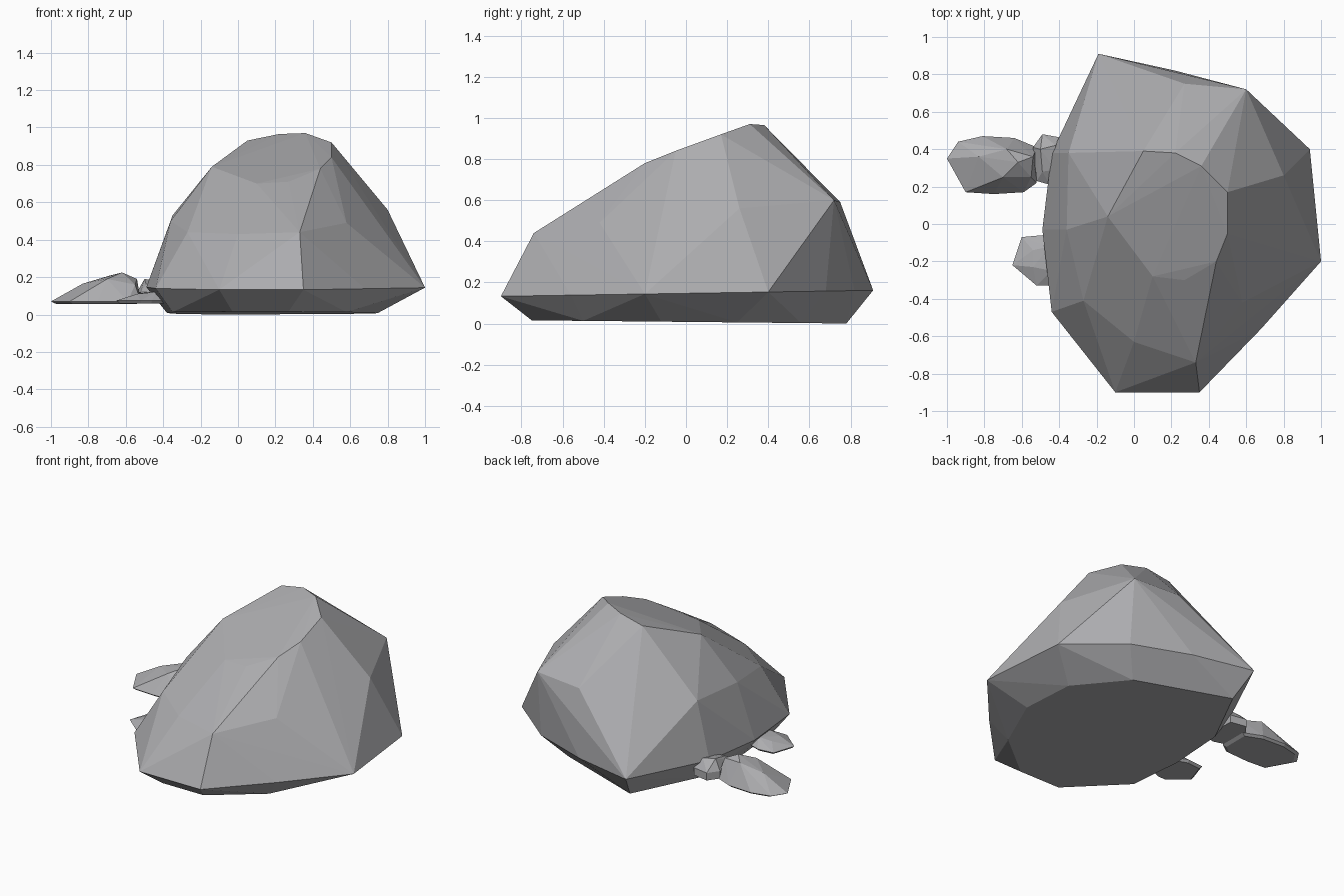
import bpy, bmesh

stone = bpy.data.materials.new("stone grey")
stone.diffuse_color = (0.42, 0.42, 0.435, 1)


def rock(name, points):
    """Faceted stone: the convex hull of a few corner points."""
    bm = bmesh.new()
    for p in points:
        bm.verts.new(p)
    res = bmesh.ops.convex_hull(bm, input=bm.verts[:])
    junk = {g for g in res["geom_interior"] + res["geom_unused"]
            if isinstance(g, bmesh.types.BMVert)}
    bmesh.ops.delete(bm, geom=list(junk), context='VERTS')
    bmesh.ops.recalc_face_normals(bm, faces=bm.faces[:])
    me = bpy.data.meshes.new(name)
    bm.to_mesh(me)
    bm.free()
    me.materials.append(stone)
    ob = bpy.data.objects.new(name, me)
    bpy.context.collection.objects.link(ob)
    return ob


# Boulder: flat base, wide rim, shoulder corners, sloping top facet
base = [(0.75, -0.12), (0.73, 0.25), (0.48, 0.56), (-0.13, 0.78), (-0.35, 0.35),
        (-0.38, -0.05), (-0.35, -0.42), (-0.03, -0.75), (0.27, -0.75), (0.58, -0.5)]
rim = [(1.0, -0.2), (0.94, 0.4), (0.60, 0.68), (0.22, 0.82), (-0.19, 0.91),
       (-0.44, 0.38), (-0.49, -0.03), (-0.44, -0.47), (-0.10, -0.9),
       (0.35, -0.9), (0.68, -0.56)]
shoulder = [(0.60, 0.72, 0.60), (0.27, 0.75, 0.59), (-0.35, 0.38, 0.53),
            (-0.36, -0.03, 0.50), (-0.27, -0.41, 0.44), (0.0, -0.63, 0.43),
            (0.33, -0.74, 0.44), (0.58, -0.42, 0.49), (0.80, 0.26, 0.56)]
top = [(0.05, 0.39, 0.93), (0.22, 0.38, 0.965), (0.36, 0.31, 0.97),
       (0.50, 0.17, 0.92), (0.50, -0.05, 0.84), (0.44, -0.20, 0.78),
       (0.27, -0.30, 0.71), (0.10, -0.28, 0.70), (-0.14, 0.04, 0.79)]
rock("boulder",
     [(x, y, 0.008 - 0.01 * y) for x, y in base]
     + [(x, y, 0.147 + 0.016 * y) for x, y in rim] + shoulder + top)

# Long flat stone on the left
outline = [(-1.0, 0.35), (-0.94, 0.44), (-0.81, 0.47), (-0.64, 0.46), (-0.52, 0.41),
           (-0.52, 0.22), (-0.59, 0.17), (-0.75, 0.16), (-0.90, 0.17)]
rock("long_stone",
     [(x, y, 0.07) for x, y in outline]
     + [(-0.73 + (x + 0.73) * 0.9, 0.32 + (y - 0.32) * 0.9, 0.057) for x, y in outline]
     + [(-0.83, 0.36, 0.165), (-0.68, 0.40, 0.21), (-0.62, 0.33, 0.225),
        (-0.70, 0.25, 0.19), (-0.54, 0.36, 0.19), (-0.55, 0.25, 0.16)])

# Small stone wedged between the long stone and the boulder
rock("wedge_stone",
     [(x, y, z) for z in (0.07, 0.12) for x, y in
      [(-0.54, 0.41), (-0.49, 0.48), (-0.38, 0.46), (-0.38, 0.23), (-0.45, 0.21),
       (-0.52, 0.23), (-0.53, 0.32)]]
     + [(-0.50, 0.40, 0.19), (-0.42, 0.42, 0.18), (-0.42, 0.29, 0.16),
        (-0.49, 0.28, 0.16)])

# Low stone nearer the front
outline = [(-0.65, -0.22), (-0.60, -0.07), (-0.49, -0.06), (-0.38, -0.10),
           (-0.38, -0.30), (-0.46, -0.33), (-0.52, -0.33)]
rock("low_stone",
     [(x, y, 0.075) for x, y in outline]
     + [(-0.49 + (x + 0.49) * 0.9, -0.2 + (y + 0.2) * 0.9, 0.06) for x, y in outline]
     + [(-0.54, -0.14, 0.11), (-0.54, -0.23, 0.11), (-0.45, -0.12, 0.125),
        (-0.44, -0.25, 0.12)])
